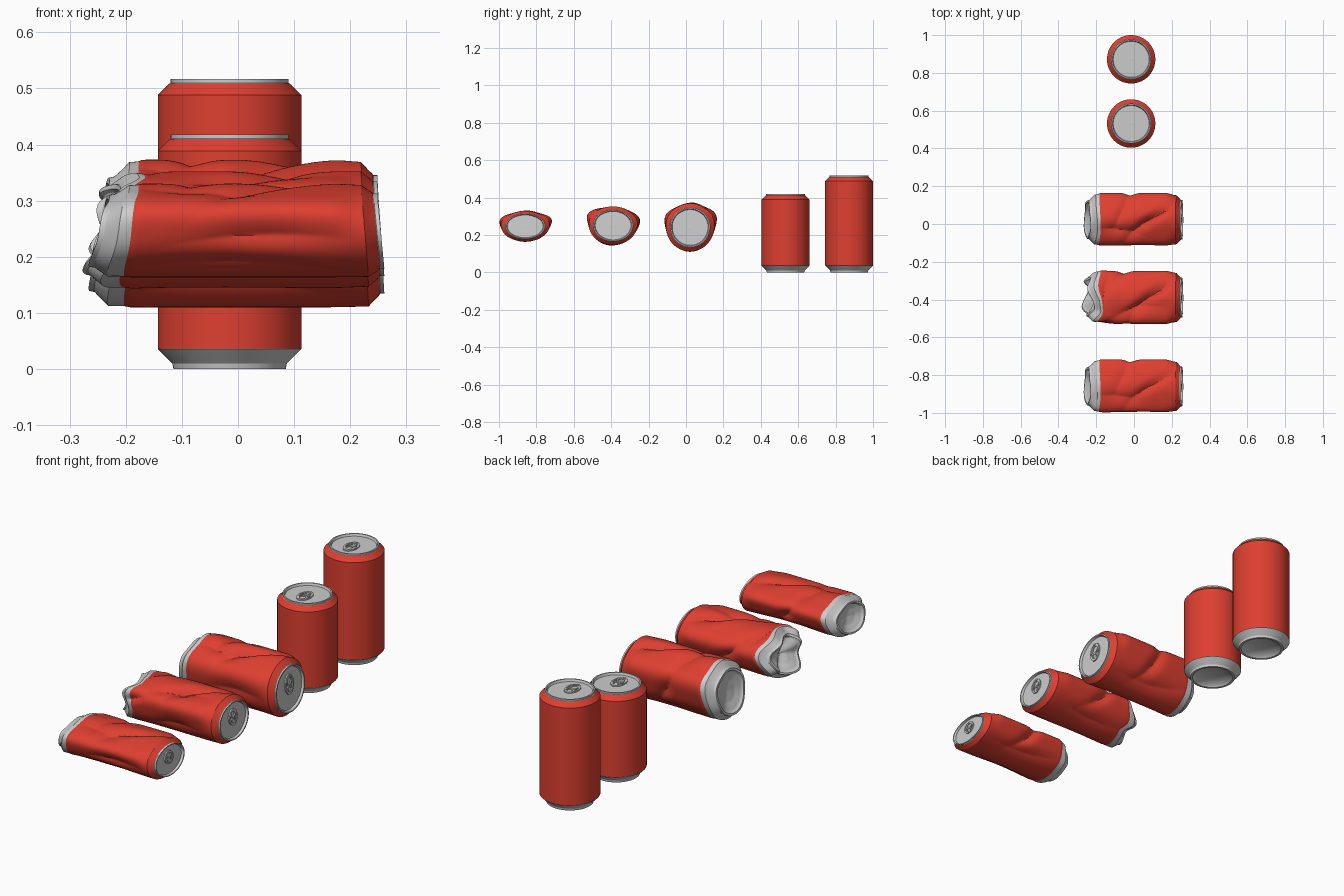
import bpy
from math import sin, cos, pi, atan2, hypot, exp, radians

if "Cube" in bpy.data.objects:
    bpy.data.objects.remove(bpy.data.objects["Cube"])

red = bpy.data.materials.new("red_paint")
red.diffuse_color = (0.73, 0.05, 0.03, 1)
red.use_nodes = True
red.node_tree.nodes["Principled BSDF"].inputs["Base Color"].default_value = red.diffuse_color
SEG = 112
CX = -0.015


def make(name, verts, faces, place, mat=None):
    me = bpy.data.meshes.new(name)
    me.from_pydata([place(*v) for v in verts], [], faces)
    me.update()
    ob = bpy.data.objects.new(name, me)
    bpy.context.collection.objects.link(ob)
    if mat:
        me.materials.append(mat)
    return ob


def resample(profile, step):
    out = [profile[0]]
    for (r0, z0), (r1, z1) in zip(profile, profile[1:]):
        n = max(1, int(hypot(r1 - r0, z1 - z0) / step + 0.5))
        out += [(r0 + (r1 - r0) * i / n, z0 + (z1 - z0) * i / n) for i in range(1, n + 1)]
    return out


def lathe(name, profile, place, mat=None, step=0.01):
    pts = resample(profile, step)
    verts = [(r * cos(2 * pi * j / SEG), r * sin(2 * pi * j / SEG), z)
             for r, z in pts for j in range(SEG)]
    faces = [(i * SEG + j, i * SEG + (j + 1) % SEG,
              (i + 1) * SEG + (j + 1) % SEG, (i + 1) * SEG + j)
             for i in range(len(pts) - 1) for j in range(SEG)]
    return make(name, verts, faces, place, mat)


def oval_ring(name, cy, rx, ry, z, w, h, place):
    # flat oval loop with a rectangular section; w = band width
    n = 32
    verts, faces = [], []
    for k, dz in ((0, 0), (0, h), (w, h), (w, 0)):
        for j in range(n):
            a = 2 * pi * j / n
            verts.append(((rx - k) * cos(a), cy + (ry - k) * sin(a), z + dz))
    for k in range(4):
        for j in range(n):
            a, b, jn = k * n, (k + 1) % 4 * n, (j + 1) % n
            faces.append((a + j, a + jn, b + jn, b + j))
    return make(name, verts, faces, place)


def can(name, h, band, place, step):
    # painted wall
    lathe(name + "_body", [(0.128 if band < 0.05 else 0.126, band), (0.128, band + 0.01),
                           (0.128, h - 0.029), (0.107, h - 0.008)], place, red, step)
    # bare metal base with domed underside
    lathe(name + "_base", [(0.0005, 0.024), (0.05, 0.02), (0.083, 0.008), (0.09, 0), (0.1, 0),
                           (0.102, 0.01), (0.126 if band > 0.05 else 0.128, 0.036), 
                           (0.126 if band > 0.05 else 0.128, band + 0.001)], place, None, step)
    # lid with raised rim
    lathe(name + "_lid", [(0.107, h - 0.009), (0.105, h - 0.007), (0.105, h), (0.099, h),
                          (0.095, h - 0.01), (0.0005, h - 0.01)], place, None, step)
    # pull tab, finger hole and rivet
    zt = h - 0.009
    oval_ring(name + "_tab_loop", -0.02, 0.03, 0.046, zt, 0.007, 0.006, place)
    oval_ring(name + "_tab_hole", -0.036, 0.02, 0.021, zt, 0.006, 0.005, place)
    oval_ring(name + "_tab_nose", 0.002, 0.021, 0.017, zt, 0.006, 0.005, place)
    lathe(name + "_rivet", [(0.009, zt - 0.001), (0.009, zt + 0.004), (0.0005, zt + 0.005)],
          lambda x, y, z: place(x, y + 0.002, z))


def upright(cy):
    return lambda x, y, z: (CX + x, cy + y, z)


def smooth(t):
    t = min(1, max(0, t))
    return t * t * (3 - 2 * t)


def wrap(a):
    return (a + pi) % (2 * pi) - pi


def crushed(cy, cz, squash, dents, bumps, crumple):
    # maps an upright can to a lying, dented one; lid towards +x
    def place(lx, ly, lz):
        X, Y, Z = lz - 0.2585, -lx, -ly
        r, th = hypot(Y, Z), atan2(Z, Y)
        end = 0.1 + 0.9 * smooth((0.25 - X) / 0.09)
        end *= 0.35 + 0.65 * smooth((X + 0.26) / 0.09)
        f = 0.0
        # swollen corners of the section
        for deg, size, width in bumps:
            f += size * exp(-(wrap(th - radians(deg)) / width) ** 2)
        # creases: x, angle, slope, length, width, depth
        for dx, deg, slope, length, width, depth in dents:
            u, v = X - dx, -wrap(th - radians(deg)) * 0.128
            c, s = cos(radians(slope)), sin(radians(slope))
            a, b = u * c + v * s, v * c - u * s
            b += a * a * 0.8
            f -= depth * exp(-(a / length) ** 2) * (
                0.6 * exp(-(b / width) ** 2) + 0.4 * exp(-abs(b) / (width * 0.4)))
        k = 1 + f * end / 0.128
        base = smooth((-0.13 - X) / 0.12)
        top = smooth((X - 0.15) / 0.1)
        k *= 1 + base * crumple * 3 * sin(3 * th + 1)
        Y, Z = Y * k, Z * k
        # tilted ends, and the buckled base
        X += base * (0.17 * Z + 0.01) - top * (0.06 * Z + 0.004)
        X += base * crumple * (r / 0.1) * sin(4 * th + 0.5)
        X += base * crumple * 1.6 * exp(-((Y * 0.8 + Z * 0.6) / 0.03) ** 2)
        return (X, cy + Y, cz + Z * squash)
    return place


# upright cans
can("tall_can", 0.517, 0.037, upright(0.872), 0.03)
can("short_can", 0.418, 0.037, upright(0.532), 0.03)

# crushed cans
dents_a = [
    (0.08, 90, 35, 0.13, 0.028, 0.036),
    (-0.07, 75, 65, 0.07, 0.03, 0.016),
    (-0.08, 115, -8, 0.10, 0.03, 0.014),
    (0.04, 185, 3, 0.12, 0.045, 0.015),
    (0.0, 0, 60, 0.10, 0.03, 0.022),
    (-0.02, 225, 0, 0.16, 0.04, 0.012),
    (0.0, 310, 5, 0.16, 0.04, 0.012),
]
dents_b = [
    (0.08, 88, 42, 0.13, 0.032, 0.042),
    (0.0, 120, 15, 0.12, 0.03, 0.022),
    (-0.16, 70, 75, 0.07, 0.03, 0.018),
    (0.02, 200, 10, 0.10, 0.05, 0.018),
    (-0.04, 5, 50, 0.10, 0.03, 0.022),
    (-0.18, 160, 20, 0.06, 0.025, 0.022),
    (0.0, 300, -5, 0.15, 0.05, 0.014),
]
bumps_a = [(27, 0.026, 0.4), (153, 0.018, 0.4), (80, 0.006, 0.4), (270, 0.002, 0.4)]
bumps_b = [(20, 0.02, 0.4), (148, 0.028, 0.4), (268, 0.004, 0.5)]
can("dented_can", 0.517, 0.062, crushed(0.022, 0.24, 1.0, dents_a, bumps_a, 0.002), 0.006)
can("crumpled_can", 0.517, 0.062, crushed(-0.39, 0.25, 0.8, dents_b, bumps_b, 0.013), 0.006)
can("flattened_can", 0.517, 0.062, crushed(-0.86, 0.246, 0.635, dents_a, bumps_a, 0.002), 0.006)

for ob in bpy.context.collection.objects:
    ob.select_set(True)
    bpy.context.view_layer.objects.active = ob
bpy.ops.object.shade_smooth_by_angle(angle=radians(30))
